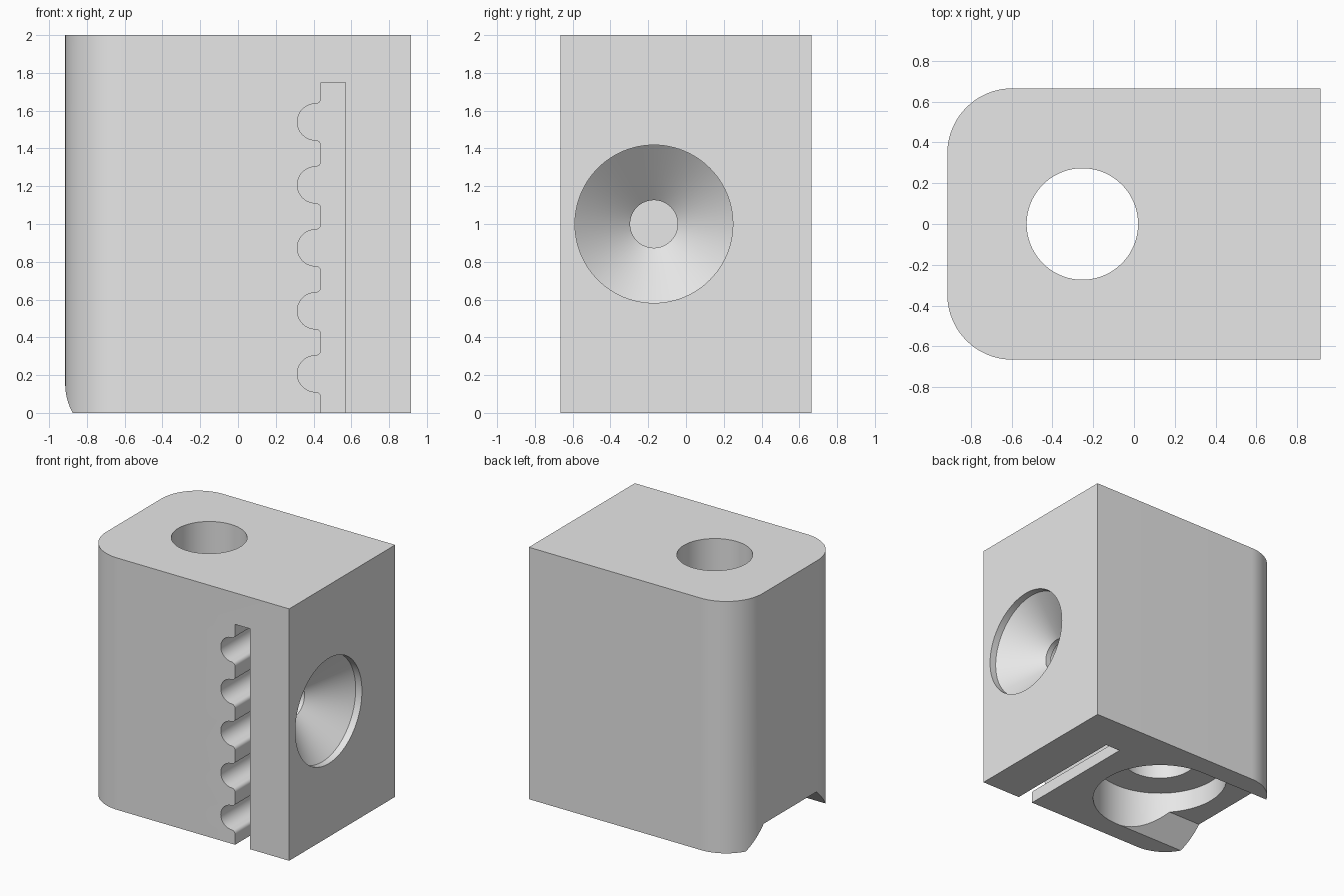
import bpy, bmesh
from math import sin, cos, pi, radians
from mathutils import Matrix

cube = bpy.data.objects.get("Cube")
if cube:
    bpy.data.objects.remove(cube, do_unlink=True)

grey = bpy.data.materials.new("light_grey")
grey.use_nodes = True
colour = (0.8, 0.8, 0.8, 1)
grey.diffuse_color = colour
grey.node_tree.nodes["Principled BSDF"].inputs["Base Color"].default_value = colour


def finish(name, bm):
    bmesh.ops.recalc_face_normals(bm, faces=bm.faces[:])
    mesh = bpy.data.meshes.new(name)
    bm.to_mesh(mesh)
    bm.free()
    mesh.materials.append(grey)
    ob = bpy.data.objects.new(name, mesh)
    bpy.context.collection.objects.link(ob)
    return ob


def prism(name, points, start, end, place):
    """Extrude a 2D outline; place(a, b, depth) gives the 3D position."""
    bm = bmesh.new()
    face = bm.faces.new([bm.verts.new(place(a, b, start)) for a, b in points])
    top = bmesh.ops.extrude_face_region(bm, geom=[face])["geom"]
    offset = place(0, 0, end) - place(0, 0, start)
    bmesh.ops.translate(bm, vec=offset, verts=[v for v in top if isinstance(v, bmesh.types.BMVert)])
    return finish(name, bm)


def lathe(name, profile, matrix, sides=96):
    """Solid of revolution from (radius, height) pairs."""
    bm = bmesh.new()
    rings = [[bm.verts.new((r * cos(2 * pi * i / sides), r * sin(2 * pi * i / sides), h))
              for i in range(sides)] for r, h in profile]
    for low, high in zip(rings, rings[1:]):
        for i in range(sides):
            j = (i + 1) % sides
            bm.faces.new((low[i], low[j], high[j], high[i]))
    bm.faces.new(rings[0])
    bm.faces.new(rings[-1])
    bm.transform(matrix)
    return finish(name, bm)


def arc(cx, cy, r, a0, a1, steps):
    angles = [radians(a0 + (a1 - a0) * i / steps) for i in range(steps + 1)]
    return [(cx + r * cos(a), cy + r * sin(a)) for a in angles]


def vec(x, y, z):
    return Matrix.Translation((x, y, z)).to_translation()


# Block with two rounded upright edges
half_y, left, right, corner = 0.665, -0.915, 0.915, 0.32
outline = [(right, -half_y), (right, half_y)]
outline += arc(left + corner, half_y - corner, corner, 90, 180, 20)
outline += arc(left + corner, corner - half_y, corner, 180, 270, 20)
block = prism("clamp_block", outline, 0, 2, lambda a, b, d: vec(a, b, d))

# Toothed belt slot, open at the front and the bottom
wall, fillet, tooth = 0.44, 0.03, 0.096
slot = [(wall, -0.1)]
for i in range(5):
    z = 0.207 + i / 3
    slot += arc(wall - fillet, z - tooth - fillet, fillet, 0, 90, 6)
    slot += arc(wall - fillet, z, tooth, 270, 90, 24)[1:-1]
    slot += arc(wall - fillet, z + tooth + fillet, fillet, 270, 360, 6)
slot += [(wall, 1.75), (0.57, 1.75), (0.57, -0.1)]
belt_slot = prism("belt_slot_cutter", slot, -0.8, 0.355, lambda a, b, d: vec(a, d, b))

# Upright hole with a wide recess underneath
bore = lathe("bore_cutter", [(0.5, -0.1), (0.5, 0.333), (0.273, 0.333), (0.273, 2.1)],
             Matrix.Translation((-0.253, 0, 0)))

# Flared channel from the recess out through the rounded end
flare = [(-0.599, -0.1), (0.599, -0.1), (0.332, 0.167), (-0.332, 0.167)]
channel = prism("channel_cutter", flare, -1.1, -0.26, lambda a, b, d: vec(d, a, b))

# Countersunk screw hole in the right-hand face
screw = lathe("screw_cutter", [(0.126, 0.25), (0.126, 0.615), (0.418, 0.86), (0.418, 1)],
              Matrix.Translation((0, -0.17, 1)) @ Matrix.Rotation(pi / 2, 4, "Y"))

# Cut every opening out of the block
bpy.ops.object.select_all(action="DESELECT")
bpy.context.view_layer.objects.active = block
block.select_set(True)
for cutter in (belt_slot, bore, channel, screw):
    cutter.hide_render = True
    mod = block.modifiers.new(cutter.name, "BOOLEAN")
    mod.operation = "DIFFERENCE"
    mod.solver = "EXACT"
    mod.object = cutter
    bpy.ops.object.modifier_apply(modifier=mod.name)
    bpy.data.objects.remove(cutter, do_unlink=True)

bpy.ops.object.shade_smooth_by_angle(angle=radians(25))
